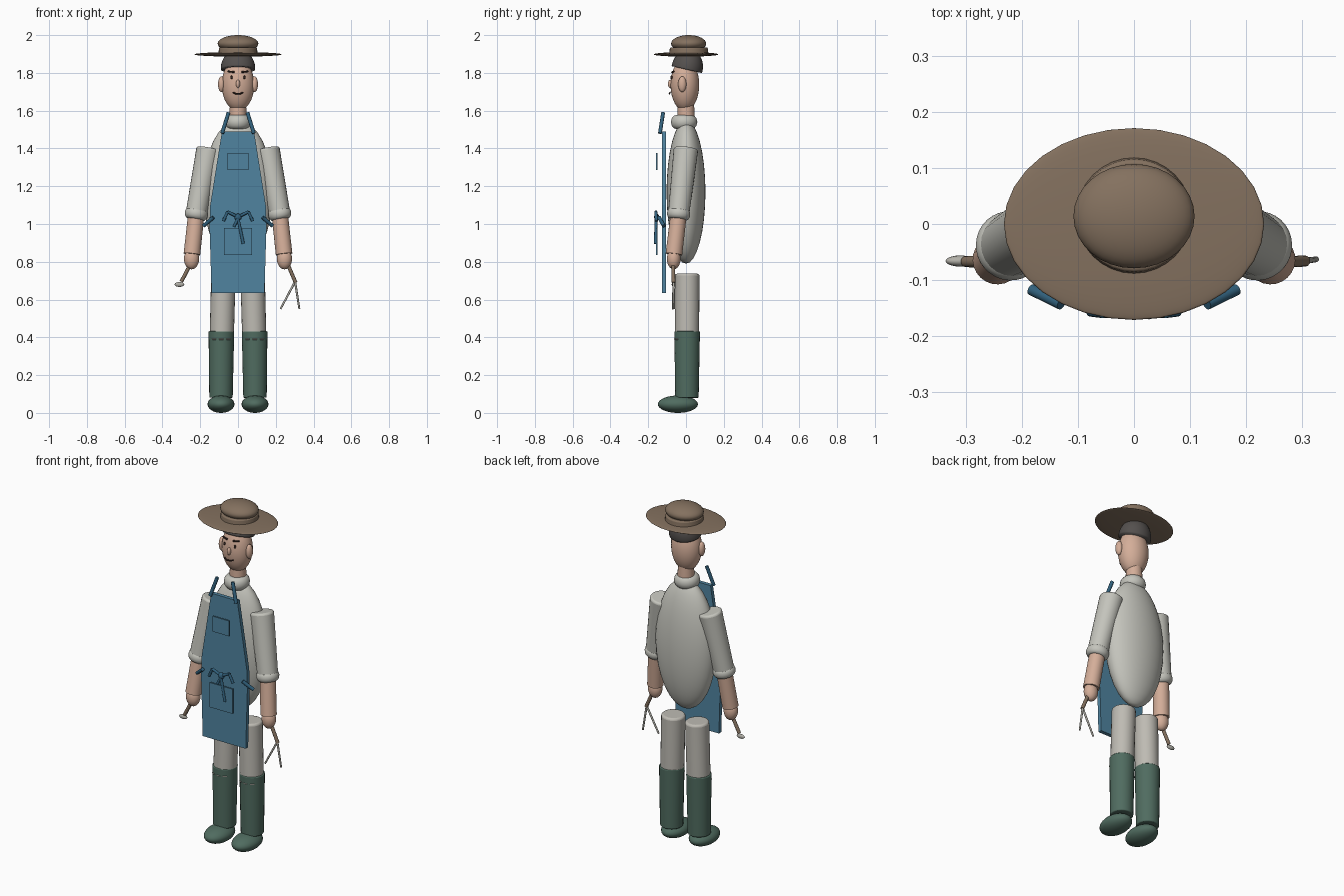
import bpy, bmesh, math
from mathutils import Vector

if "Cube" in bpy.data.objects:
    bpy.data.objects.remove(bpy.data.objects["Cube"])


def material(name, r, g, b):
    """Flat colour from sRGB bytes."""
    m = bpy.data.materials.new(name)
    lin = [((c / 255 + 0.055) / 1.055) ** 2.4 for c in (r, g, b)]
    m.diffuse_color = (*lin, 1)
    m.use_nodes = True
    m.node_tree.nodes["Principled BSDF"].inputs["Base Color"].default_value = m.diffuse_color
    return m


HAT = material("hat brown", 132, 113, 95)
HAIR = material("hair charcoal", 84, 80, 78)
SKIN = material("skin", 212, 174, 153)
SHIRT = material("shirt grey", 196, 196, 188)
TROUSERS = material("trouser grey", 190, 187, 179)
APRON = material("apron blue", 80, 132, 160)
TIE = material("tie dark blue", 50, 98, 126)
BOOT = material("boot green", 80, 108, 96)
DARK = material("dark brown", 58, 42, 38)
METAL = material("tool metal", 178, 176, 168)


def finish(name, mat):
    o = bpy.context.object
    o.name = name
    o.data.materials.append(mat)
    bpy.ops.object.shade_smooth_by_angle(angle=math.radians(35))
    return o


def ball(name, loc, radii, mat, rot=(0, 0, 0), seg=32):
    bpy.ops.mesh.primitive_uv_sphere_add(segments=seg, ring_count=seg // 2, location=loc, rotation=rot)
    bpy.context.object.scale = radii
    return finish(name, mat)


def rod(name, p, q, r1, r2, mat, seg=24, bevel=0.0):
    """Tapered cylinder from p to q."""
    p, q = Vector(p), Vector(q)
    bpy.ops.mesh.primitive_cone_add(vertices=seg, radius1=r1, radius2=r2, depth=(q - p).length,
                                    location=(p + q) / 2)
    o = bpy.context.object
    o.rotation_euler = (q - p).to_track_quat('Z', 'Y').to_euler()
    finish(name, mat)
    if bevel:
        b = o.modifiers.new("rounding", 'BEVEL')
        b.width, b.segments, b.limit_method = bevel, 3, 'ANGLE'
        b.angle_limit = math.radians(40)
    return o


def ring(name, loc, major, minor, mat, axis=(0, 0, 1), zscale=1):
    bpy.ops.mesh.primitive_torus_add(major_radius=major, minor_radius=minor, major_segments=32,
                                     minor_segments=12, location=loc)
    o = bpy.context.object
    o.rotation_euler = Vector(axis).to_track_quat('Z', 'Y').to_euler()
    o.scale.z = zscale
    return finish(name, mat)


def plate(name, outline, y0, y1, mat):
    """Extrude an (x, z) outline between two y values."""
    bm = bmesh.new()
    face = bm.faces.new([bm.verts.new((x, y0, z)) for x, z in outline])
    ext = bmesh.ops.extrude_face_region(bm, geom=[face])
    for v in ext["geom"]:
        if isinstance(v, bmesh.types.BMVert):
            v.co.y = y1
    bmesh.ops.recalc_face_normals(bm, faces=bm.faces)
    me = bpy.data.meshes.new(name)
    bm.to_mesh(me)
    bm.free()
    o = bpy.data.objects.new(name, me)
    bpy.context.collection.objects.link(o)
    me.materials.append(mat)
    return o


# Hat
ball("hat_brim", (0, 0, 1.898), (0.232, 0.171, 0.012), HAT)
rod("hat_band", (0, 0.015, 1.9), (0, 0.015, 1.935), 0.104, 0.1, HAT, 32, 0.006)
ball("hat_crown", (0, 0.014, 1.955), (0.108, 0.093, 0.045), HAT)

# Head, hair cap, neck and collar
ball("head", (0, -0.006, 1.737), (0.086, 0.076, 0.138), SKIN)
hair = ball("hair", (0, 0.006, 1.825), (0.091, 0.083, 0.1), HAIR, (math.radians(-13), 0, 0))
bm = bmesh.new()
bm.from_mesh(hair.data)
cut = bmesh.ops.bisect_plane(bm, geom=bm.verts[:] + bm.edges[:] + bm.faces[:], plane_co=(0, 0, -0.08),
                             plane_no=(0, 0, -1), clear_outer=True)
bmesh.ops.contextual_create(bm, geom=[e for e in cut["geom_cut"] if isinstance(e, bmesh.types.BMEdge)])
bm.to_mesh(hair.data)
bm.free()
rod("neck", (0, 0, 1.54), (0, 0, 1.64), 0.046, 0.043, SKIN)
ring("collar", (0, -0.01, 1.54), 0.04, 0.03, SHIRT, zscale=1.25)

# Face
ball("nose", (0, -0.083, 1.742), (0.011, 0.013, 0.022), SKIN, seg=16)
for s in (-1, 1):
    ball("ear", (s * 0.088, -0.02, 1.74), (0.018, 0.022, 0.042), SKIN, seg=20)
    ball("eye", (s * 0.034, -0.077, 1.776), (0.006, 0.006, 0.01), DARK, seg=12)
    rod("eyebrow", (s * 0.019, -0.074, 1.804), (s * 0.054, -0.064, 1.808), 0.005, 0.004, DARK, 8)
smile = [(-0.028, -0.084, 1.697), (-0.012, -0.088, 1.69), (0.012, -0.088, 1.69), (0.028, -0.084, 1.697)]
for a, b in zip(smile, smile[1:]):
    rod("mouth", a, b, 0.004, 0.004, DARK, 8)

# Torso
ball("torso", (0, 0, 1.17), (0.185, 0.103, 0.38), SHIRT)

for s in (-1, 1):
    # Arms
    shoulder, elbow = Vector((s * 0.155, 0, 1.4)), Vector((s * 0.22, -0.038, 1.06))
    wrist = Vector((s * 0.244, -0.064, 0.84))
    rod("sleeve", shoulder, elbow, 0.065, 0.056, SHIRT, bevel=0.012)
    ring("sleeve_cuff", (s * 0.221, -0.039, 1.053), 0.04, 0.022, SHIRT, elbow - shoulder, 1.35)
    rod("forearm", elbow, wrist, 0.043, 0.044, SKIN)
    ball("hand", (s * 0.246, -0.065, 0.815), (0.04, 0.036, 0.055), SKIN, seg=24)

    # Legs and boots
    rod("trouser_leg", (s * 0.086, 0.005, 0.4), (s * 0.077, 0.007, 0.737), 0.064, 0.065, TROUSERS, bevel=0.012)
    rod("boot_shaft", (s * 0.09, 0.005, 0.08), (s * 0.088, 0.006, 0.432), 0.062, 0.068, BOOT, bevel=0.005)
    ball("boot_foot", (s * 0.09, -0.043, 0.046), (0.071, 0.106, 0.046), BOOT)
    for k in (-0.6, 0, 0.6):
        x, y = s * 0.088 + 0.067 * math.sin(k), 0.006 - 0.067 * math.cos(k)
        dx, dy = 0.012 * math.cos(k), 0.012 * math.sin(k)
        rod("boot_stitch", (x - dx, y - dy, 0.39), (x + dx, y + dy, 0.39), 0.003, 0.003, METAL, 8)

    # Apron straps, side ties and bow loops
    rod("neck_strap", (s * 0.084, -0.138, 1.48), (s * 0.05, -0.121, 1.59), 0.01, 0.01, TIE, 12)
    rod("side_tie", (s * 0.13, -0.143, 1.035), (s * 0.183, -0.117, 0.99), 0.01, 0.01, TIE, 12)
    rod("bow_loop", (0, -0.155, 1.037), (s * 0.055, -0.16, 1.065), 0.008, 0.008, TIE, 12)
    rod("bow_end", (s * 0.055, -0.16, 1.065), (s * 0.078, -0.157, 1.015), 0.008, 0.008, TIE, 12)

# Apron
half = [(0.14, 0.635), (0.151, 1.0), (0.147, 1.1), (0.085, 1.49)]
plate("apron", half + [(-x, z) for x, z in reversed(half)], -0.128, -0.106, APRON)
for name, w, z0, z1 in (("chest_pocket", 0.055, 1.285, 1.375), ("front_pocket", 0.075, 0.835, 0.98)):
    plate(name, [(-w, z0), (w, z0), (w, z1), (-w, z1)], -0.16, -0.151, APRON)
ball("bow_knot", (0, -0.155, 1.037), (0.02, 0.014, 0.018), TIE, seg=16)
rod("bow_tail", (0, -0.158, 1.03), (0.028, -0.162, 0.895), 0.008, 0.008, TIE, 12)
rod("bow_tail_short", (0, -0.158, 1.03), (-0.022, -0.16, 0.985), 0.008, 0.008, TIE, 12)

# Small scoop in one hand
rod("scoop_handle", (-0.25, -0.068, 0.79), (-0.3, -0.067, 0.695), 0.01, 0.01, HAT, 12)
ball("scoop_tip", (-0.31, -0.066, 0.68), (0.026, 0.01, 0.013), METAL, seg=16)

# Two-pronged tool in the other hand
rod("fork_handle", (0.262, -0.068, 0.79), (0.305, -0.066, 0.69), 0.01, 0.01, HAT, 12)
rod("fork_prong", (0.302, -0.066, 0.695), (0.225, -0.069, 0.55), 0.006, 0.005, METAL, 12)
rod("fork_prong", (0.302, -0.066, 0.695), (0.325, -0.063, 0.55), 0.006, 0.005, METAL, 12)
